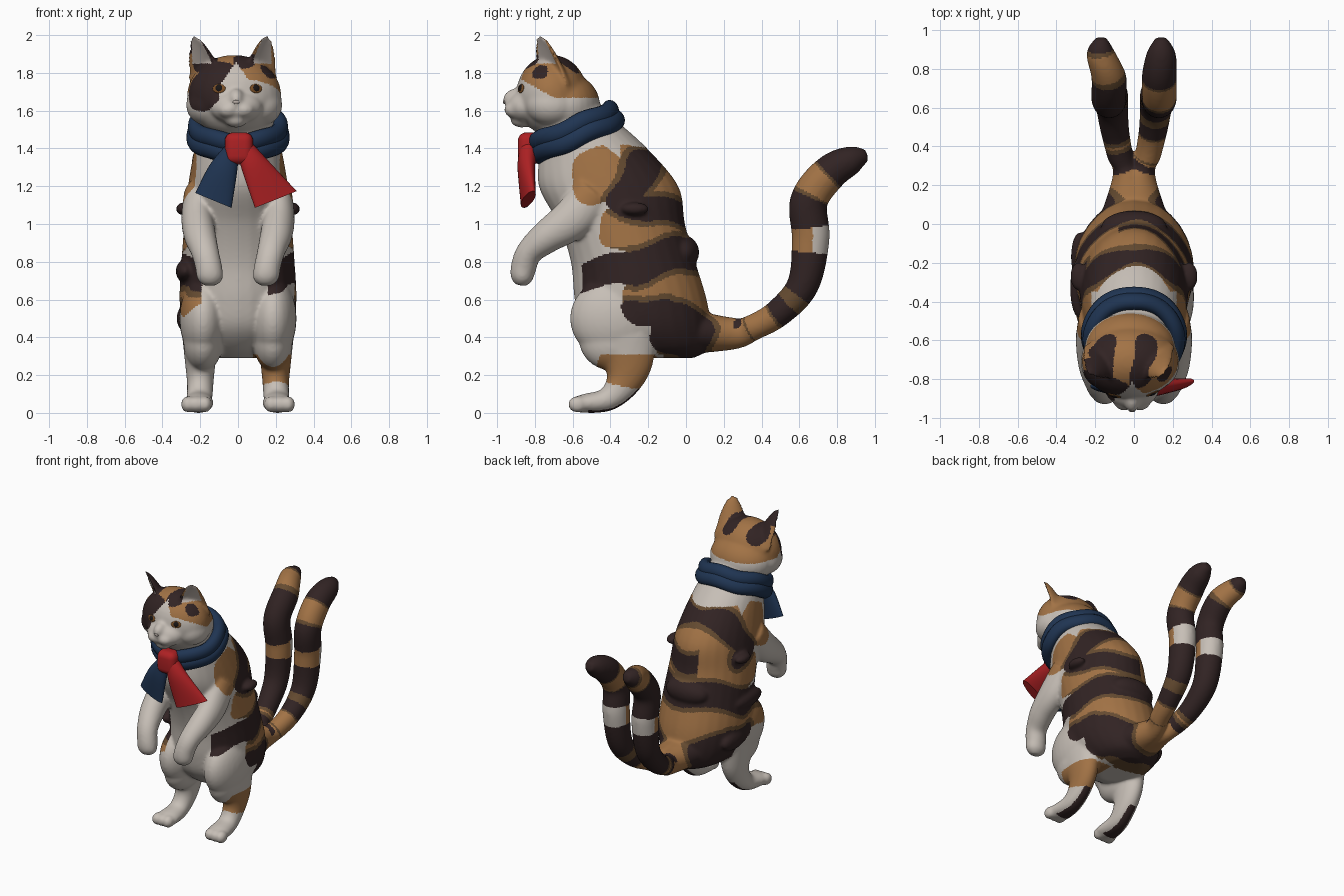
import bpy, bmesh, math
from mathutils import Vector, Matrix
from mathutils.bvhtree import BVHTree
from mathutils.kdtree import KDTree

default_cube = bpy.data.objects.get("Cube")
if default_cube:
    bpy.data.objects.remove(default_cube, do_unlink=True)


def make_material(name, red, green, blue):
    mat = bpy.data.materials.new(name)
    mat.use_nodes = True
    mat.diffuse_color = (red, green, blue, 1)
    shader = next(n for n in mat.node_tree.nodes if n.type == 'BSDF_PRINCIPLED')
    shader.inputs["Base Color"].default_value = (red, green, blue, 1)
    shader.inputs["Roughness"].default_value = 0.8
    return mat


white_fur = make_material("white fur", .57, .52, .47)
orange_fur = make_material("orange fur", .36, .17, .06)
dark_fur = make_material("dark fur", .031, .017, .017)
edge_fur = make_material("brown edge fur", .13, .07, .03)
pale_skin = make_material("pale skin", .49, .43, .39)
blue_cloth = make_material("blue cloth", .014, .035, .085)
red_cloth = make_material("red cloth", .42, .015, .017)
amber = make_material("amber eye", .2, .08, .02)
black = make_material("black pupil", .01, .008, .008)
WHITE, ORANGE, DARK, EDGE, SKIN = range(5)
X_AXIS = Vector((1, 0, 0))


def smooth_path(points, steps):
    """Catmull-Rom samples through points of any dimension."""
    result = []
    for i in range(len(points) - 1):
        p0, p1 = points[max(i - 1, 0)], points[i]
        p2, p3 = points[i + 1], points[min(i + 2, len(points) - 1)]
        for j in range(steps):
            t = j / steps
            result.append([b + t * (c - a) / 2 + t * t * (a - 2.5 * b + 2 * c - d / 2)
                           + t ** 3 * (1.5 * (b - c) + (d - a) / 2)
                           for a, b, c, d in zip(p0, p1, p2, p3)])
    return result + [list(points[-1])]


def bridge(bm, rings, closed=False):
    count = len(rings[0])
    for low, high in list(zip(rings, rings[1:])) + ([(rings[-1], rings[0])] if closed else []):
        for j in range(count):
            k = (j + 1) % count
            bm.faces.new((low[j], low[k], high[k], high[j]))
    if not closed:
        bm.faces.new(rings[0])
        bm.faces.new(rings[-1])


def loft(bm, sections, across=X_AXIS, depth=None, steps=6, sides=28):
    """Oval tube through sections of (x, y, z, half width, half depth)."""
    samples = smooth_path(sections, steps)
    spots = [Vector(s[:3]) for s in samples]
    rings = []
    for i, s in enumerate(samples):
        tangent = spots[min(i + 1, len(spots) - 1)] - spots[max(i - 1, 0)]
        side = depth or tangent.cross(across).normalized()
        rings.append([bm.verts.new(spots[i] + across * s[3] * math.cos(a) + side * s[4] * math.sin(a))
                      for a in (math.tau * j / sides for j in range(sides))])
    bridge(bm, rings)
    return spots


def ellipsoid(bm, center, radii, turn=Matrix()):
    matrix = Matrix.Translation(center) @ turn @ Matrix.Diagonal((*radii, 1))
    bmesh.ops.create_uvsphere(bm, u_segments=28, v_segments=18, radius=1, matrix=matrix)


def finish(bm, name, mats, angle=None):
    bmesh.ops.recalc_face_normals(bm, faces=bm.faces[:])
    mesh = bpy.data.meshes.new(name)
    bm.to_mesh(mesh)
    bm.free()
    for mat in mats:
        mesh.materials.append(mat)
    mesh.shade_smooth()
    if angle:
        mesh.set_sharp_from_angle(angle=angle)
    obj = bpy.data.objects.new(name, mesh)
    bpy.context.collection.objects.link(obj)
    return obj


# Torso, with fur lumps on the back and one flank
bm = bmesh.new()
loft(bm, [(0, -.6, 1.64, .14, .14), (0, -.58, 1.55, .19, .21), (0, -.49, 1.4, .23, .285),
          (0, -.41, 1.2, .265, .37), (0, -.34, 1, .285, .335), (0, -.28, .8, .3, .33),
          (0, -.24, .6, .31, .35), (0, -.21, .45, .29, .34), (0, -.16, .34, .22, .28),
          (0, -.14, .29, .12, .18)], depth=Vector((0, -1, 0)))
ellipsoid(bm, (0, -.015, .85), (.17, .085, .09))
ellipsoid(bm, (-.28, -.33, .75), (.05, .16, .06))
ellipsoid(bm, (-.28, -.17, .5), (.045, .13, .07))

# Limbs, feet, side tufts and the two tails
tail_paths = {}
for side in (-1, 1):
    def mirror(sections):
        return [(side * s[0], *s[1:]) for s in sections]
    loft(bm, mirror([(.21, -.48, 1.17, .075, .11), (.215, -.6, 1.03, .085, .11), (.2, -.74, .93, .085, .088),
                     (.175, -.83, .85, .075, .07), (.155, -.86, .77, .072, .068),
                     (.148, -.87, .71, .068, .058), (.148, -.875, .675, .035, .03)]))
    ellipsoid(bm, (side * .185, -.375, .5), (.125, .24, .22))
    ellipsoid(bm, (side * .185, -.375, .38), (.105, .19, .16))
    loft(bm, mirror([(.2, -.33, .4, .095, .18), (.2, -.31, .26, .08, .135), (.2, -.34, .15, .07, .09),
                     (.205, -.42, .07, .07, .063), (.21, -.54, .05, .08, .05), (.215, -.59, .045, .06, .035)]))
    for toe in (-1, 0, 1):
        ellipsoid(bm, (side * .22 + toe * .045, -.575, .045), (.038, .05, .044))
    ellipsoid(bm, (side * .285, -.27, 1.08), (.045, .075, .035))
    tip = .14 if side > 0 else .17
    tail_paths[side] = loft(bm, mirror([
        (0, 0, .43, .19, .12), (.03, .25, .42, .08, .085), (.07, .35, .45, .07, .07),
        (.1, .49, .53, .075, .075), (.115, .62, .68, .085, .085), (.12, .66, .92, .09, .1),
        (.13, .65, 1.12, .09, .1), (.13, .76, 1.27, .09, .095), (tip, .88, 1.34, .075, .075),
        (tip, .96, 1.365, .03, .03)]), steps=12)

# Head: sloping skull, muzzle, cheeks, chin and nose bridge
ellipsoid(bm, (-.02, -.71, 1.68), (.25, .19, .215))
ellipsoid(bm, (-.02, -.64, 1.63), (.235, .185, .17))
ellipsoid(bm, (-.01, -.85, 1.62), (.14, .1, .09))
ellipsoid(bm, (-.01, -.87, 1.55), (.06, .06, .04))
ellipsoid(bm, (-.01, -.89, 1.66), (.045, .08, .06))
for side in (-1, 1):
    ellipsoid(bm, (-.01 + side * .04, -.905, 1.605), (.06, .058, .046))
    ellipsoid(bm, (-.02 + side * .14, -.71, 1.63), (.115, .14, .11))


# Ears: hollow crescents opening forwards and outwards
def ear_width(t):
    return .12 * max(1 - t, 0) ** .6 + .012


ears = {}
for side, root, tip in ((-1, (-.17, -.72, 1.74), (-.235, -.78, 1.995)),
                        (1, (.12, -.72, 1.74), (.16, -.78, 2.0))):
    turn = Matrix.Rotation(side * .7, 3, 'Z')
    ears[side] = (Vector(root), Vector(tip), turn @ X_AXIS)
    rings = []
    for step in range(12):
        t = step / 11
        ring = []
        for j in range(28):
            a = math.tau * j / 28
            bow = .8 if math.sin(a) > 0 else -.25
            offset = turn @ Vector((math.cos(a), math.sin(a) * bow, 0)) * ear_width(t)
            ring.append(bm.verts.new(Vector(root).lerp(Vector(tip), t) + offset))
        rings.append(ring)
    bridge(bm, rings)

# Fuse all fur into one smooth skin
cat = finish(bm, "cat_body", [])
remesh = cat.modifiers.new("Fuse", 'REMESH')
remesh.mode = 'VOXEL'
remesh.voxel_size = .0095
relax = cat.modifiers.new("Relax", 'SMOOTH')
relax.factor = .5
relax.iterations = 16
graph = bpy.context.evaluated_depsgraph_get()
skin = bpy.data.meshes.new_from_object(cat.evaluated_get(graph))
cat.modifiers.clear()
cat.data = skin
skin.materials.clear()
for mat in (white_fur, orange_fur, dark_fur, edge_fur, pale_skin):
    skin.materials.append(mat)
for vert in skin.vertices:
    vert.co.z = max(vert.co.z, 0)
skin.shade_smooth()


# Coat pattern: patches are capsules, side patches given as y, z, y, z, radius
def gap(p, capsule):
    half = (len(capsule) - 1) // 2
    start, end = capsule[:half], capsule[half:-1]
    line = [e - s for s, e in zip(start, end)]
    away = [c - s for s, c in zip(start, p)]
    t = sum(a * b for a, b in zip(line, away)) / max(sum(a * a for a in line), 1e-9)
    t = min(max(t, 0), 1)
    return math.sqrt(sum((a - t * b) ** 2 for a, b in zip(away, line))) - capsule[-1]


def nearest(p, capsules):
    return min(gap(p, c) for c in capsules)


orange_patches = [(-.46, 1.24, -.2, 1.28, .155), (-.15, 1.15, 0, 1, .25), (-.36, .95, .1, .92, .11),
                  (-.2, .62, .1, .6, .13), (-.18, .68, .15, .75, .12), (.03, .42, .2, .4, .2)]
dark_patches = [(-.21, 1.34, -.33, 1.1, .08), (-.6, .71, -.28, .75, .08), (-.28, .75, .07, .88, .085),
                (-.27, .52, -.1, .51, .065), (-.07, .43, .01, .43, .13)]
dark_flank = {-1: (-.34, 1.08, -.25, 1.07, .065), 1: (-.33, 1.08, .02, 1.06, .065)}
head_patches = [(-.2, -.85, 1.71, -.11, -.87, 1.77, .115), (-.18, -.8, 1.87, -.16, -.6, 1.84, .07),
                (.03, -.83, 1.88, .07, -.6, 1.85, .06), (.18, -.79, 1.83, .24, -.77, 1.82, .06)]
tail_bands = {1: ((1.2, ORANGE), (1.8, DARK), (2.9, ORANGE), (3.4, DARK), (3.7, ORANGE), (4.75, DARK),
                  (5.3, WHITE), (6.1, DARK), (7, ORANGE), (99, DARK)),
              -1: ((1.2, ORANGE), (2.3, DARK), (2.7, ORANGE), (4.7, DARK), (5.2, WHITE),
                   (7, DARK), (8.2, ORANGE), (99, DARK))}
trees = {}
for side, path in tail_paths.items():
    trees[side] = KDTree(len(path))
    for i, spot in enumerate(path):
        trees[side].insert(spot, i)
    trees[side].balance()


def tail_color(c, n):
    side = 1 if c.x > 0 else -1
    place = trees[side].find(c)[1] / 12
    start = 0
    for end, color in tail_bands[side]:
        if place < end:
            if color == WHITE and n.y < .1 or color == DARK and place < 2 and n.z < .3:
                return ORANGE
            if color == ORANGE and place > 1.9 and min(place - start, end - place) < .14:
                return EDGE
            return color
        start = end


def head_color(c, n):
    side = 1 if c.x > -.04 else -1
    root, tip, wide = ears[side]
    t = (c.z - root.z) / (tip.z - root.z)
    across = abs((c - root.lerp(tip, t)).dot(wide))
    if c.z > 1.85 and across < ear_width(t):
        if across < .7 * ear_width(t) and n.dot(Vector((side * .64, -.77, 0))) > .25:
            return SKIN
        if c.z > 1.9:
            return DARK if side < 0 else ORANGE
    if c.y < -.78 and abs(c.x + .01) < min(.09, .02 + (1.83 - c.z) * .7):
        return WHITE
    if nearest(c, head_patches) < 0:
        return DARK
    return ORANGE if c.z > 1.67 + max(0, -.7 - c.y) * .55 else WHITE


def body_color(c, n):
    # A slight wave keeps the patch outlines soft
    flat = (c.y + .015 * math.sin(24 * c.z), c.z + .018 * math.sin(13 * c.x + 1) + .012 * math.sin(20 * c.y))
    if c.z < .31 and abs(c.x) > .08 and c.y < -.12:
        if c.z < .13 and n.z < -.5 and abs(n.x) < .5 and c.y > -.52:
            return DARK
        return ORANGE if c.x > 0 and gap((c.y, c.z), (-.37, .25, -.22, .22, .1)) < 0 else WHITE
    if c.y < -.62 and c.z < 1.15 or c.z > 1.42:
        return WHITE
    if c.y < -.35 and abs(c.x) < (.22 if c.z > .85 else .16 if c.x > 0 else .19):
        return WHITE
    dark = min(nearest(flat, dark_patches), gap(flat, dark_flank[1 if c.x > -.08 else -1]))
    if dark < 0:
        return DARK
    tan = nearest(flat, orange_patches)
    if c.x < 0:
        tan = min(tan, gap(flat, (-.5, .6, -.3, .62, .09)))
    if tan < 0:
        return EDGE if dark < .03 else ORANGE
    return WHITE


for face in skin.polygons:
    c, n = face.center, face.normal
    rule = tail_color if c.y > .2 else head_color if c.z > 1.5 else body_color
    face.material_index = rule(c, n)

# Eyes and nose, laid flat on the face surface
tree = BVHTree.FromPolygons([v.co for v in skin.vertices], [p.vertices[:] for p in skin.polygons])


def on_face(name, x, z, radii, mat):
    spot, normal = tree.ray_cast(Vector((x, -2, z)), Vector((0, 1, 0)))[:2]
    part = bmesh.new()
    ellipsoid(part, spot, radii, normal.to_track_quat('Y', 'Z').to_matrix().to_4x4())
    finish(part, name, [mat])


for label, x in (("right", -.1), ("left", .095)):
    on_face(label + "_eye", x, 1.717, (.035, .007, .024), amber)
    on_face(label + "_pupil", x, 1.719, (.022, .011, .02), black)
on_face("nose", -.01, 1.645, (.018, .007, .011), pale_skin)

# Scarf collar: two stacked rolls, tilted down to the front
bm = bmesh.new()
back, up = Vector((0, .2, .085)), Vector((0, -.39, .92))
for shift, grow in ((.03, 0), (-.03, .04)):
    rings = []
    for i in range(64):
        a = math.tau * i / 64
        out = X_AXIS * .222 * math.cos(a) + back * math.sin(a)
        middle = Vector((0, -.585, 1.488)) + out * (1 + grow) + up * (shift + .006 * math.sin(5 * a))
        rings.append([bm.verts.new(middle + out.normalized() * .043 * math.cos(b) + up * .052 * math.sin(b))
                      for b in (math.tau * j / 16 for j in range(16))])
    bridge(bm, rings, closed=True)
finish(bm, "scarf_collar", [blue_cloth])

# Scarf knot and its two hanging ends
bm = bmesh.new()
bmesh.ops.create_cube(bm, size=1, matrix=Matrix.Translation((.005, -.83, 1.4)) @ Matrix.Diagonal((.15, .12, .17, 1)))
bmesh.ops.bevel(bm, geom=bm.edges[:], offset=.045, segments=5, profile=.5, affect='EDGES')
finish(bm, "scarf_knot", [red_cloth])
for name, mat, across, sections in (
        ("scarf_red_end", red_cloth, (.9, .22, .36),
         [(.03, -.83, 1.42, .04, .045), (.09, -.845, 1.31, .075, .045), (.2, -.835, 1.13, .122, .03)]),
        ("scarf_blue_end", blue_cloth, (.92, -.1, -.38),
         [(-.03, -.83, 1.4, .04, .04), (-.08, -.845, 1.28, .078, .04), (-.13, -.845, 1.125, .104, .028)])):
    bm = bmesh.new()
    loft(bm, sections, across=Vector(across).normalized(), steps=8)
    finish(bm, name, [mat], angle=.9)
